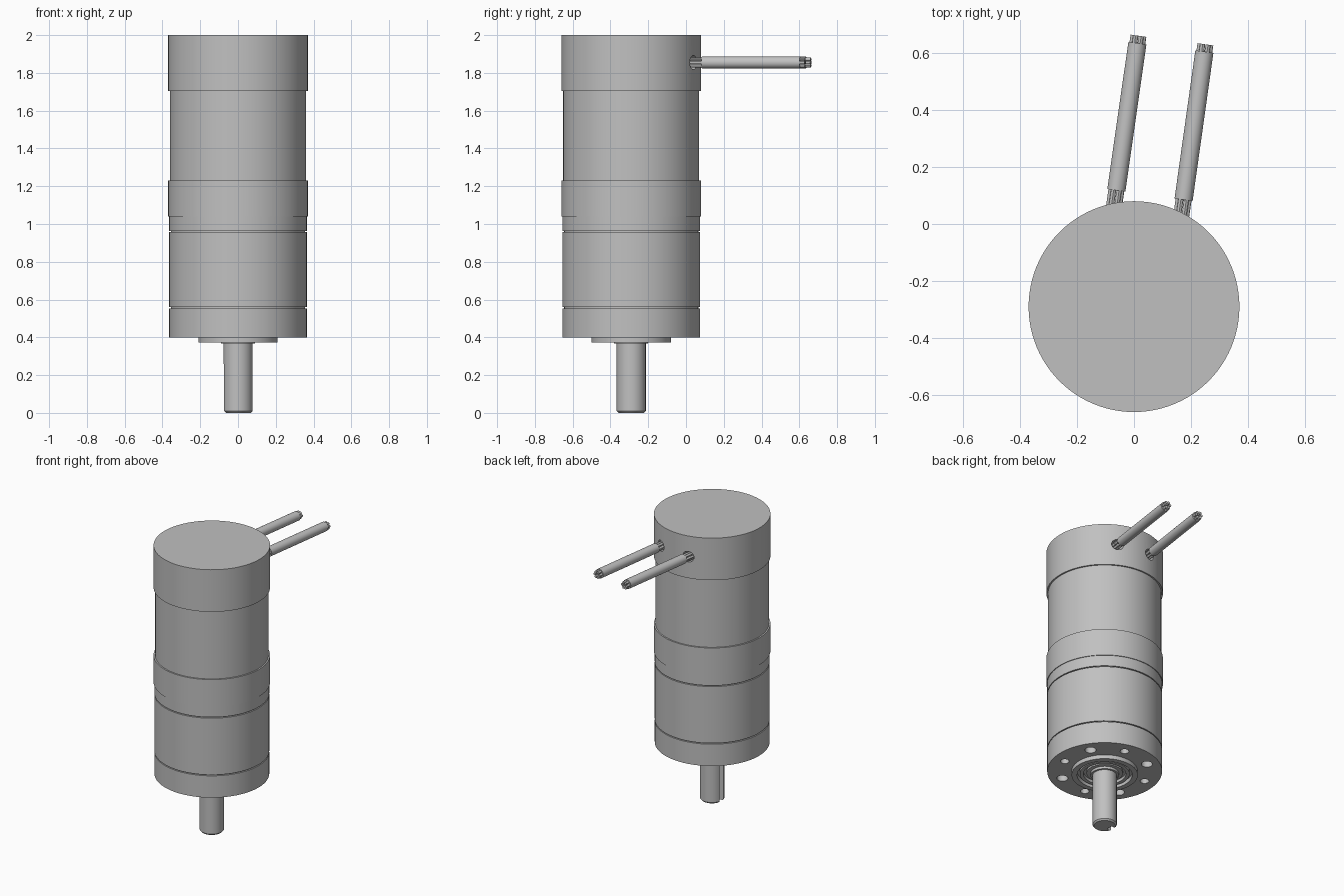
import bpy
import bmesh
from math import cos, sin, pi, radians
from mathutils import Matrix, Vector

cube = bpy.data.objects.get("Cube")
if cube:
    bpy.data.objects.remove(cube, do_unlink=True)

AXIS = Vector((0, -0.29, 0))
CABLE_Z = 1.855

grey = bpy.data.materials.new("brushed grey metal")
grey.use_nodes = True
colour = (0.53, 0.53, 0.53, 1)
grey.diffuse_color = colour
grey.node_tree.nodes["Principled BSDF"].inputs["Base Color"].default_value = colour


def finish(name, bm):
    bmesh.ops.recalc_face_normals(bm, faces=bm.faces)
    mesh = bpy.data.meshes.new(name)
    bm.to_mesh(mesh)
    bm.free()
    mesh.materials.append(grey)
    obj = bpy.data.objects.new(name, mesh)
    bpy.context.collection.objects.link(obj)
    return obj


def select(obj):
    bpy.ops.object.select_all(action="DESELECT")
    obj.select_set(True)
    bpy.context.view_layer.objects.active = obj


def smooth(obj):
    select(obj)
    bpy.ops.object.shade_smooth_by_angle(angle=radians(30))


def lathe(name, profile, steps=96, closed=False):
    """Spin (radius, z) points about the motor axis."""
    bm = bmesh.new()
    verts = [bm.verts.new((r, 0, z)) for r, z in profile]
    edges = [bm.edges.new(pair) for pair in zip(verts, verts[1:])]
    if closed:
        edges.append(bm.edges.new((verts[-1], verts[0])))
    bmesh.ops.spin(bm, geom=verts + edges, cent=(0, 0, 0), axis=(0, 0, 1),
                   angle=2 * pi, steps=steps, use_merge=True)
    bmesh.ops.remove_doubles(bm, verts=bm.verts, dist=1e-5)
    bmesh.ops.translate(bm, verts=bm.verts, vec=AXIS)
    return finish(name, bm)


def drum(name, r, low, high):
    return lathe(name, [(0, low), (r, low), (r, high), (0, high)])


def add_rod(bm, start, end, r, sides=24):
    span = end - start
    turn = span.to_track_quat("Z", "Y").to_matrix().to_4x4()
    bmesh.ops.create_cone(bm, cap_ends=True, segments=sides, radius1=r, radius2=r,
                          depth=span.length,
                          matrix=Matrix.Translation((start + end) / 2) @ turn)


def cut(target, bm):
    cutter = finish("cutter", bm)
    cutter.hide_render = True
    mod = target.modifiers.new("cut", "BOOLEAN")
    mod.operation = "DIFFERENCE"
    mod.solver = "EXACT"
    mod.object = cutter
    select(target)
    bpy.ops.object.modifier_apply(modifier=mod.name)
    bpy.data.objects.remove(cutter, do_unlink=True)


# Stacked housing sections with thin grooves between them
rear_cap = drum("rear_cap", 0.37, 1.705, 2.0)
motor_can = drum("motor_can", 0.36, 1.22, 1.71)
middle_band = drum("middle_band", 0.37, 1.04, 1.23)
adapter_ring = drum("adapter_ring", 0.365, 0.964, 1.045)
gearbox = drum("gearbox", 0.365, 0.56, 0.957)
front_flange = drum("front_flange", 0.365, 0.40, 0.553)
groove_core = drum("groove_core", 0.355, 0.54, 0.98)

# Eight alternating bolt holes in the flange
bm = bmesh.new()
for i in range(8):
    a = radians(31.5 + 45 * i)
    base = AXIS + Vector((0.283 * cos(a), 0.283 * sin(a), 0.3))
    add_rod(bm, base, base + Vector((0, 0, 0.22)), 0.028 if i % 2 else 0.036)
cut(front_flange, bm)

# Pilot boss and bearing rings around the shaft
pilot_boss = lathe("pilot_boss", [(0.175, 0.405), (0.175, 0.372), (0.21, 0.372),
                                  (0.21, 0.405)], closed=True)
bearing_ring = lathe("bearing_ring", [(0.135, 0.405), (0.135, 0.38), (0.158, 0.38),
                                      (0.158, 0.405)], closed=True)
bearing_seal = lathe("bearing_seal", [(0.07, 0.405), (0.07, 0.368), (0.09, 0.368),
                                      (0.09, 0.385), (0.115, 0.385), (0.115, 0.405)],
                     closed=True)

# Output shaft with chamfered tip and keyway
shaft = lathe("output_shaft", [(0, 0), (0.068, 0), (0.077, 0.01), (0.077, 0.42),
                               (0, 0.42)], steps=48)
bm = bmesh.new()
bmesh.ops.create_cube(bm, size=1, matrix=Matrix.Translation(
    AXIS + Vector((-0.077, 0, 0.08))) @ Matrix.Diagonal((0.08, 0.045, 0.36, 1)))
cut(shaft, bm)

# Two sheathed cables, each leaving through a hole in the rear cap
parts = []
holes = bmesh.new()
for side, near, far in (("right", (-0.062, 0.118), (0.012, 0.635)),
                        ("left", (0.174, 0.085), (0.247, 0.605))):
    start, end = Vector((*near, CABLE_Z)), Vector((*far, CABLE_Z))
    along = (end - start).normalized()
    across = along.cross(Vector((0, 0, 1)))
    add_rod(holes, start - along * 0.2, start + along * 0.1, 0.037, 32)

    bm = bmesh.new()
    add_rod(bm, start, end, 0.032, 32)
    parts.append(finish(side + "_cable_sheath", bm))

    bm = bmesh.new()
    for i in range(6):
        a = 2 * pi * i / 6
        offset = 0.019 * (cos(a) * across + sin(a) * Vector((0, 0, 1)))
        add_rod(bm, start + offset - along * 0.2, end + offset + along * 0.026,
                0.009, 12)
    parts.append(finish(side + "_cable_wires", bm))
cut(rear_cap, holes)

for obj in parts + [rear_cap, motor_can, middle_band, adapter_ring, gearbox, groove_core,
                    front_flange, pilot_boss, bearing_ring, bearing_seal, shaft]:
    smooth(obj)
